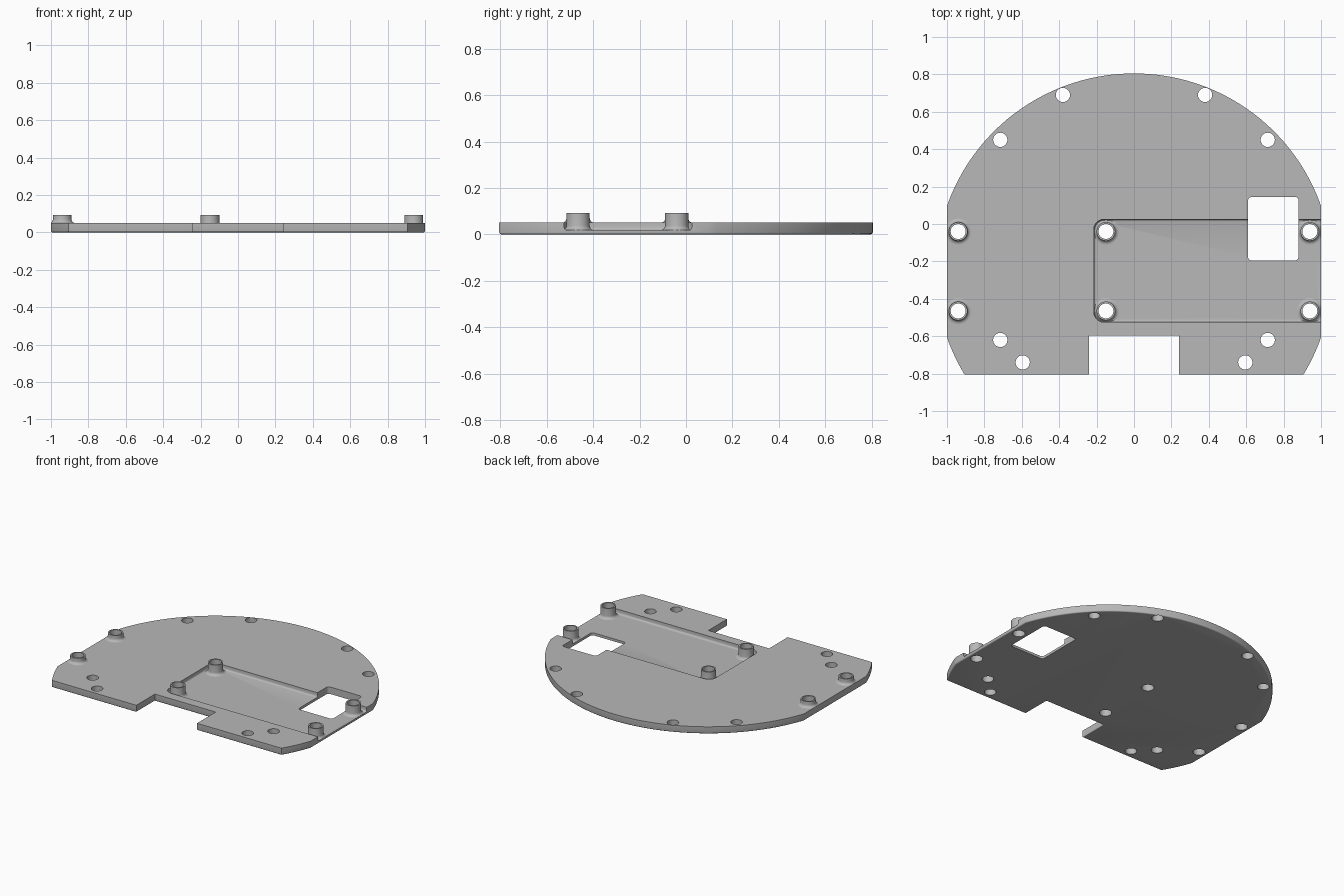
import bpy, bmesh, math

cube = bpy.data.objects.get("Cube")
if cube:
    bpy.data.objects.remove(cube, do_unlink=True)

THICK, FLOOR, TOP = 0.05, 0.018, 0.092
CY, R = -0.255, 1.06          # centre and radius of the round outline
BACK, FRONT = 0.805, -0.805
POST_R, BORE, FILLET = 0.05, 0.04, 0.02

grey = bpy.data.materials.new("plain grey")
grey.use_nodes = True
grey.diffuse_color = (0.48, 0.48, 0.48, 1)
grey.node_tree.nodes["Principled BSDF"].inputs["Base Color"].default_value = grey.diffuse_color


def make_object(name, bm):
    bmesh.ops.recalc_face_normals(bm, faces=bm.faces)
    mesh = bpy.data.meshes.new(name)
    bm.to_mesh(mesh)
    bm.free()
    mesh.materials.append(grey)
    obj = bpy.data.objects.new(name, mesh)
    bpy.context.collection.objects.link(obj)
    return obj


def slab(name, outline, z0, z1, round_bottom=0):
    """Extruded outline, optionally with a rounded lower rim."""
    bm = bmesh.new()
    face = bm.faces.new([bm.verts.new((x, y, z0)) for x, y in outline])
    rim = list(face.edges)
    new = bmesh.ops.extrude_face_region(bm, geom=[face], use_keep_orig=True)["geom"]
    for v in new:
        if isinstance(v, bmesh.types.BMVert):
            v.co.z = z1
    bmesh.ops.recalc_face_normals(bm, faces=bm.faces)
    if round_bottom:
        bmesh.ops.bevel(bm, geom=rim, offset=round_bottom, segments=3,
                        profile=0.5, affect='EDGES', clamp_overlap=True)
    return make_object(name, bm)


def rounded_rect(x0, x1, y0, y1, r, steps=6):
    corners = [(x1 - r, y1 - r), (x0 + r, y1 - r), (x0 + r, y0 + r), (x1 - r, y0 + r)]
    points = []
    for quarter, (cx, cy) in enumerate(corners):
        for i in range(steps + 1):
            a = math.pi / 2 * (quarter + i / steps)
            points.append((cx + r * math.cos(a), cy + r * math.sin(a)))
    return points


def circle(cx, cy, r, n=32):
    return [(cx + r * math.cos(math.tau * i / n), cy + r * math.sin(math.tau * i / n))
            for i in range(n)]


def cut(target, cutter):
    cutter.hide_render = True
    mod = target.modifiers.new("cut", 'BOOLEAN')
    mod.operation, mod.solver, mod.object = 'DIFFERENCE', 'EXACT', cutter
    bpy.context.view_layer.objects.active = target
    bpy.ops.object.modifier_apply(modifier=mod.name)
    bpy.data.objects.remove(cutter, do_unlink=True)


def smooth(obj):
    bpy.ops.object.select_all(action='DESELECT')
    obj.select_set(True)
    bpy.context.view_layer.objects.active = obj
    bpy.ops.object.shade_smooth_by_angle(angle=math.radians(35))


# Base plate: circle trimmed at the sides and front, with a front notch
side = math.acos(1 / R)
low = math.asin((FRONT - CY) / R)
arc = [side + (math.pi - 2 * side) * i / 64 for i in range(65)]
flank = [low + (-side - low) * i / 8 for i in range(9)]
right = [(R * math.cos(a), CY + R * math.sin(a)) for a in flank]
back = [(R * math.cos(a), CY + R * math.sin(a)) for a in arc]
left = [(-x, y) for x, y in reversed(right)]
notch = [(-0.24, FRONT), (-0.24, -0.595), (0.24, -0.595), (0.24, FRONT)]
plate = slab("base_plate", right + back + left + notch, 0, THICK, 0.008)

# Shallow tray, open at the left side of the plate
cut(plate, slab("tray_cutter", rounded_rect(-0.215, 1.2, -0.525, 0.025, 0.055),
                FLOOR, 0.2, 0.012))

# Window and screw holes
cut(plate, slab("window_cutter", rounded_rect(0.61, 0.88, -0.195, 0.145, 0.02), -0.1, 0.2))
posts = [(x, y) for x in (-0.94, -0.15, 0.94) for y in (-0.04, -0.465)]
holes = [(s * x, y) for s in (-1, 1)
         for x, y in ((0.715, 0.45), (0.38, 0.69), (0.715, -0.62), (0.595, -0.74))]
for x, y in holes:
    cut(plate, slab("hole_cutter", circle(x, y, 0.038), -0.1, 0.2))
for x, y in posts:
    cut(plate, slab("bore_cutter", circle(x, y, BORE), -0.1, 0.2))
smooth(plate)


# Hollow standoffs with a filleted foot
def standoff(cx, cy, base):
    profile = []
    for i in range(6):
        a = math.pi / 2 * i / 5
        profile.append((POST_R + FILLET * (1 - math.sin(a)), base + FILLET * (1 - math.cos(a))))
    profile += [(POST_R, TOP), (BORE, TOP), (BORE, base)]
    bm = bmesh.new()
    rings = []
    for r, z in profile:
        ring = []
        for x, y in circle(cx, cy, r):
            x = max(-1, min(1, x))
            if cx > 0.5 and cy > -0.2:      # foot stops at the window
                x = max(0.88, x)
            ring.append(bm.verts.new((x, y, z)))
        rings.append(ring)
    for a, b in zip(rings, rings[1:]):
        for i in range(len(a)):
            j = (i + 1) % len(a)
            bm.faces.new((a[i], a[j], b[j], b[i]))
    bmesh.ops.remove_doubles(bm, verts=bm.verts, dist=1e-5)
    smooth(make_object("standoff", bm))


for x, y in posts:
    standoff(x, y, THICK if x < -0.5 else FLOOR)
